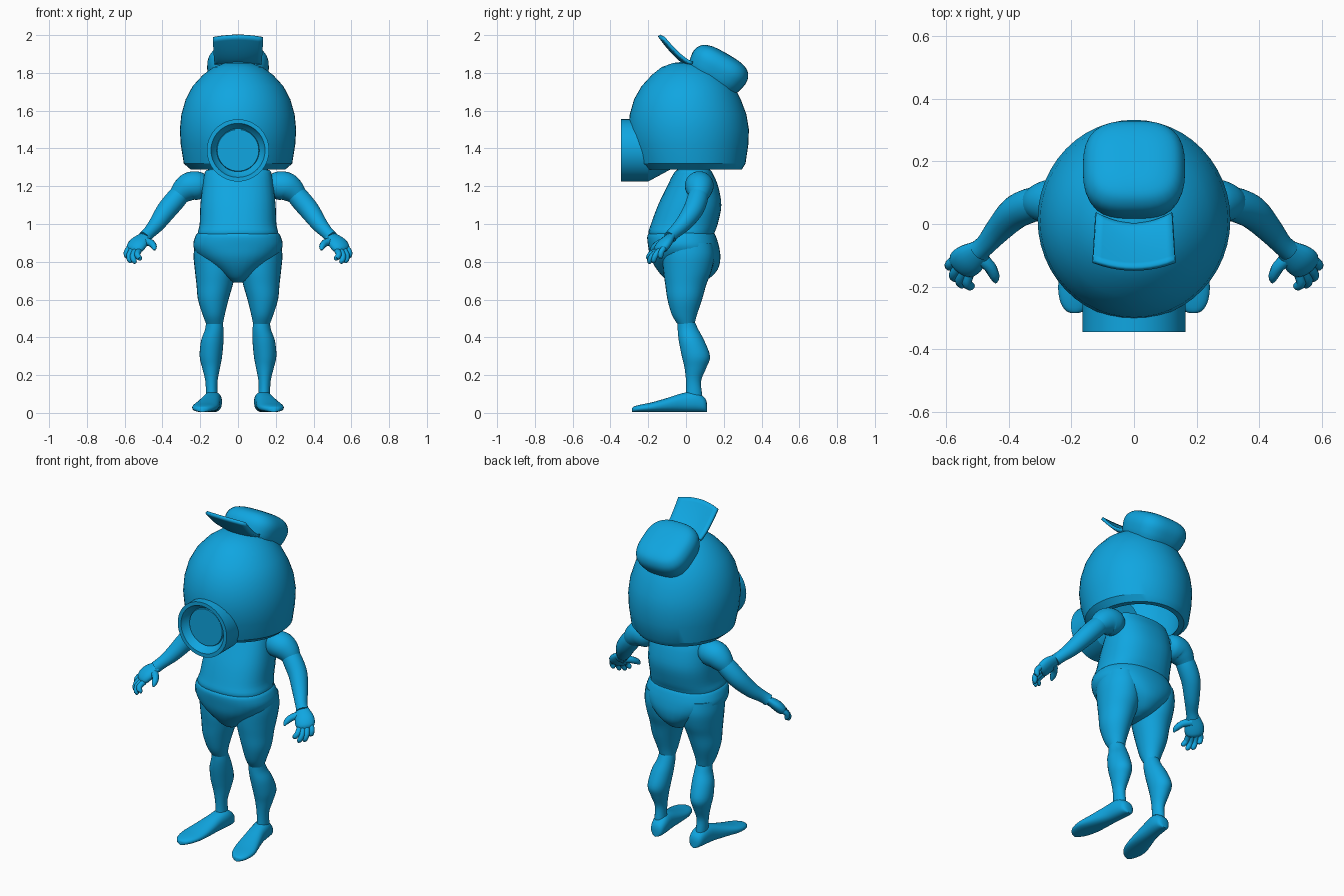
import bpy, bmesh
from math import pi, cos, sin, radians
from mathutils import Vector

cube = bpy.data.objects.get("Cube")
if cube:
    bpy.data.objects.remove(cube)

blue = bpy.data.materials.new("bright_blue")
blue.use_nodes = True
blue.diffuse_color = (0.005, 0.38, 0.75, 1)
blue.node_tree.nodes["Principled BSDF"].inputs["Base Color"].default_value = blue.diffuse_color


def finish(bm, name, mirror=False, angle=40):
    """Turn a bmesh into a shaded object, optionally mirrored across x."""
    bmesh.ops.recalc_face_normals(bm, faces=bm.faces)
    mesh = bpy.data.meshes.new(name)
    bm.to_mesh(mesh)
    bm.free()
    mesh.materials.append(blue)
    ob = bpy.data.objects.new(name, mesh)
    bpy.context.collection.objects.link(ob)
    bpy.ops.object.select_all(action='DESELECT')
    ob.select_set(True)
    bpy.context.view_layer.objects.active = ob
    bpy.ops.object.shade_smooth_by_angle(angle=radians(angle))
    if mirror:
        ob.modifiers.new("mirror", 'MIRROR').use_mirror_merge = False
    return ob


def refine(rows, steps):
    """Catmull-Rom interpolation of rows of numbers."""
    out = []
    for i in range(len(rows) - 1):
        quad = [rows[max(0, min(len(rows) - 1, i + k))] for k in (-1, 0, 1, 2)]
        for s in range(steps):
            t = s / steps
            out.append([0.5 * (2 * b + (c - a) * t + (2 * a - 5 * b + 4 * c - d) * t * t
                               + (3 * b - a - 3 * c + d) * t ** 3) for a, b, c, d in zip(*quad)])
    return out + [list(rows[-1])]


def skin(name, rings, sides=28, power=2, mirror=False, caps=(True, True), angle=40):
    """Skin rings given as (centre, half axis u, half axis v)."""
    bm = bmesh.new()
    loops = []
    for c, u, v in rings:
        loop = []
        for k in range(sides):
            ca, sa = cos(2 * pi * k / sides), sin(2 * pi * k / sides)
            scale = (abs(ca) ** power + abs(sa) ** power) ** (-1 / power)
            loop.append(bm.verts.new(c + (u * ca + v * sa) * scale))
        loops.append(loop)
    for a, b in zip(loops, loops[1:]):
        for k in range(sides):
            j = (k + 1) % sides
            bm.faces.new((a[k], a[j], b[j], b[k]))
    for loop, cap in zip((loops[0], loops[-1]), caps):
        if cap:
            bm.faces.new(loop)
    return finish(bm, name, mirror, angle)


def stack(name, rows, steps=4, **opts):
    """Horizontal sections: z, x min, x max, y min, y max."""
    rings = [(Vector(((a + b) / 2, (c + d) / 2, z)), Vector(((b - a) / 2, 0, 0)),
              Vector((0, (d - c) / 2, 0))) for z, a, b, c, d in refine(rows, steps)]
    return skin(name, rings, **opts)


def centred(rows):
    return [(z, -x, x, a, b) for z, x, a, b in rows]


def tube(name, rows, wide=(0, 1, 0), flat=1, steps=4, **opts):
    """Round limb along a path: x, y, z, radius."""
    rows = refine(rows, steps)
    pts = [Vector(r[:3]) for r in rows]
    rings = []
    for i, p in enumerate(pts):
        t = (pts[min(i + 1, len(pts) - 1)] - pts[max(i - 1, 0)]).normalized()
        w = Vector(wide)
        u = (w - t * w.dot(t)).normalized()
        rings.append((p, u * rows[i][3], t.cross(u) * rows[i][3] * flat))
    return skin(name, rings, **opts)


# Hollow helmet with a thick chamfered rim
stack("helmet", centred([
    (1.86, .01, -.01, .02), (1.852, .07, -.07, .09), (1.83, .13, -.13, .15),
    (1.79, .185, -.18, .205), (1.73, .24, -.235, .255), (1.66, .277, -.275, .29),
    (1.58, .3, -.298, .32), (1.5, .308, -.305, .333), (1.42, .303, -.295, .33),
    (1.32, .287, -.265, .315), (1.288, .25, -.23, .295), (1.288, .22, -.2, .265),
    (1.32, .24, -.22, .27), (1.5, .26, -.255, .28), (1.65, .23, -.23, .24),
    (1.76, .13, -.13, .15), (1.79, .01, -.01, .02)]), steps=1, sides=48, angle=28)

# Round snout porthole, turned around the y axis
skin("face_porthole", [(Vector((0, y, 1.39)), Vector((r, 0, 0)), Vector((0, 0, r))) for y, r in
                       [(-.08, .1), (-.2, .165), (-.345, .165), (-.345, .143),
                        (-.325, .135), (-.3, .113), (-.31, .11)]],
     sides=48, angle=25)

# Cap crown, tilted backward on the helmet
crown = stack("cap_crown", centred([(h, r, -r, r) for h, r in [
    (-.03, .145), (0, .156), (.045, .163), (.08, .155), (.108, .13), (.124, .08), (.128, .01)]]),
    sides=40, power=2.9)
crown.location = (0, .155, 1.79)
crown.rotation_euler.x = radians(-30)

# Upturned curved visor
bm = bmesh.new()
N = 10
grid = []
for j in range(N + 1):
    t = j / N
    row = []
    for i in range(N + 1):
        u = 2 * i / N - 1
        back, front = .035 * u * u, -.143 + .025 * u * u
        row.append(bm.verts.new((u * (.122 + .01 * t), back + (front - back) * t,
                                 1.852 + .146 * t ** 1.35 - .013 * t * u * u)))
    grid.append(row)
for j in range(N):
    for i in range(N):
        bm.faces.new((grid[j][i], grid[j][i + 1], grid[j + 1][i + 1], grid[j + 1][i]))
visor = finish(bm, "cap_visor")
thick = visor.modifiers.new("thickness", 'SOLIDIFY')
thick.thickness = .016
thick.offset = 0

# Torso and briefs
stack("torso", centred([
    (.9, .2, -.17, .14), (.95, .213, -.198, .15), (1.0, .203, -.185, .168), (1.1, .199, -.148, .187),
    (1.2, .188, -.1, .17), (1.26, .178, -.07, .145), (1.285, .165, -.05, .13),
    (1.3, .09, -.02, .1)]), sides=32, power=2.4)
stack("briefs", centred([
    (.955, .21, -.19, .145), (.935, .226, -.205, .158), (.88, .236, -.2, .175), (.82, .2, -.187, .182),
    (.76, .125, -.155, .168), (.71, .06, -.11, .12), (.69, .025, -.06, .06)]),
    sides=32, power=2.3)

# Legs
stack("thigh", [
    (.9, .04, .228, -.12, .14), (.83, .015, .235, -.125, .15), (.75, .012, .228, -.12, .135),
    (.68, .027, .22, -.11, .108), (.6, .05, .212, -.098, .085), (.52, .07, .187, -.075, .058),
    (.47, .08, .168, -.045, .045)], mirror=True)
stack("shin", [
    (.485, .082, .168, -.045, .045), (.44, .077, .175, -.044, .066), (.38, .077, .196, -.038, .098),
    (.3, .084, .203, -.022, .127), (.24, .095, .19, -.008, .108), (.17, .108, .173, 0, .08),
    (.1, .108, .17, 0, .085), (.05, .1, .17, -.01, .09)], mirror=True)

# Feet: sections along y with centre x, half width, height
feet = refine([(.112, .128, .012, .04), (.1, .129, .037, .075), (.05, .133, .048, .108),
               (-.02, .142, .05, .1), (-.1, .157, .06, .075), (-.18, .174, .067, .052),
               (-.24, .183, .055, .04), (-.275, .188, .032, .03), (-.285, .189, .01, .022)], 3)
skin("foot", [(Vector((x, y, h / 2 + .004)), Vector((w, 0, 0)), Vector((0, 0, h / 2)))
              for y, x, w, h in feet], power=2.4, mirror=True)

# Arms
tube("upper_arm", [(.165, .07, 1.2, .05), (.2, .07, 1.203, .072), (.25, .07, 1.2, .076),
                   (.29, .07, 1.175, .066), (.32, .067, 1.145, .05)], mirror=True)
tube("forearm", [(.29, .07, 1.175, .05), (.33, .06, 1.13, .055), (.38, .036, 1.07, .053),
                 (.43, -.015, 1.0, .043), (.47, -.062, .955, .034), (.495, -.085, .93, .034)],
     mirror=True)

# Hands
spread = Vector((.6, .7, .35))
tube("palm", [(.475, -.065, .95, .025), (.5, -.09, .925, .042), (.53, -.115, .895, .055),
              (.548, -.135, .868, .05), (.556, -.143, .855, .03)],
     wide=spread, flat=.55, sides=16, mirror=True)
tips = [("index_finger", -.034, (.52, -.205, .812)), ("middle_finger", -.011, (.55, -.2, .793)),
        ("ring_finger", .011, (.574, -.178, .796)), ("little_finger", .034, (.588, -.138, .818))]
for name, offset, tip in tips:
    base = Vector((.545, -.132, .87)) + spread * offset
    end = Vector(tip)
    middle = base.lerp(end, .55) + Vector((.012, -.006, .006))
    tube(name, [(*base, .016), (*middle, .0155), (*base.lerp(end, .9), .0135), (*end, .004)],
         wide=(1, 0, 0), steps=3, sides=10, mirror=True)
tube("thumb", [(.5, -.1, .91, .024), (.462, -.135, .9, .02), (.445, -.168, .88, .016),
               (.442, -.186, .862, .005)], steps=3, sides=10, mirror=True)
